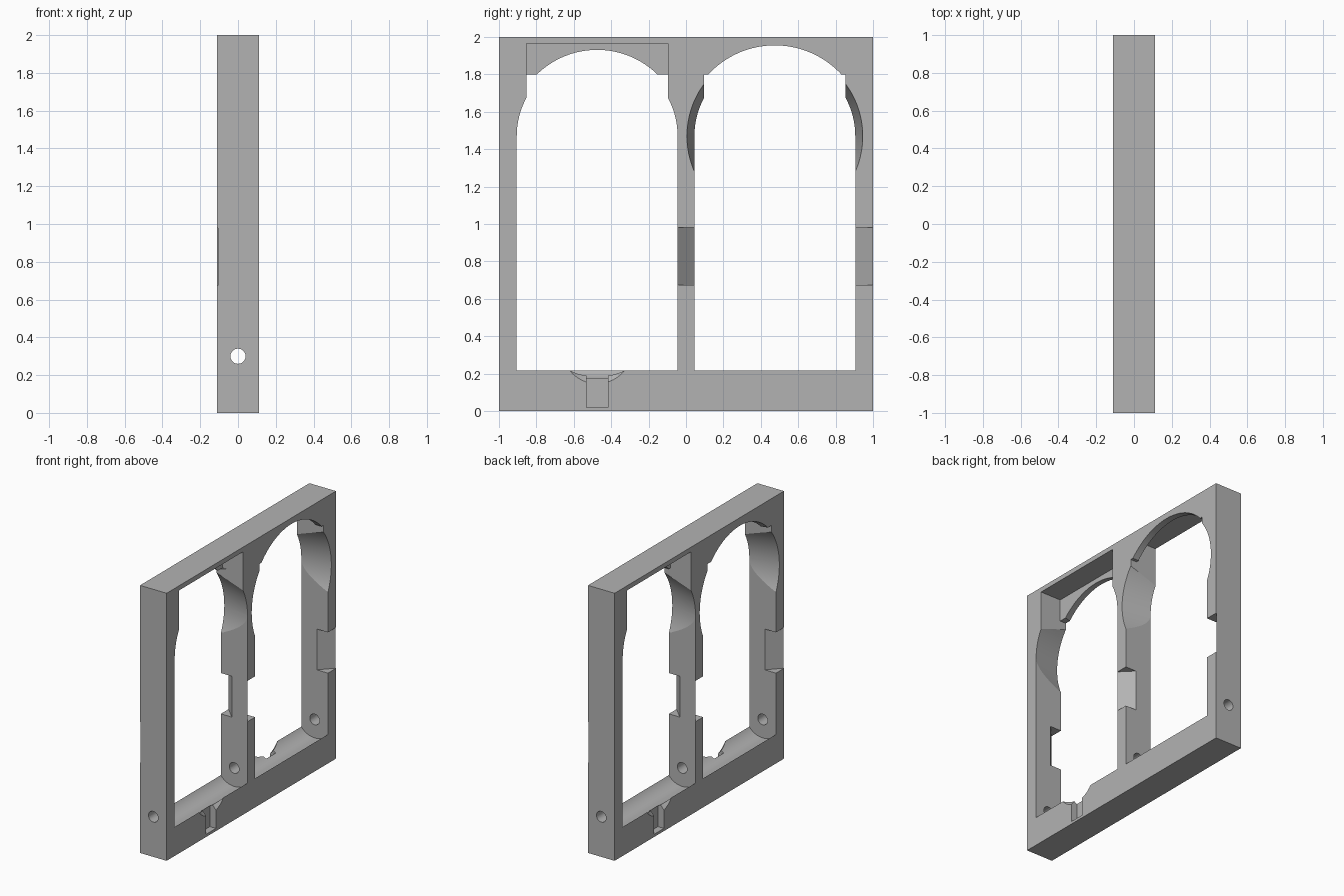
import bpy, bmesh, math
from mathutils import Matrix

if "Cube" in bpy.data.objects:
    bpy.data.objects.remove(bpy.data.objects["Cube"])

HALF = 0.11          # half thickness of the frame
BAY = 0.475          # centre of one bay along y
SPRING = 1.47        # height of the arch centre
SEG = 128

grey = bpy.data.materials.new("plain_grey")
grey.use_nodes = True
grey.diffuse_color = (0.45, 0.45, 0.45, 1)
grey.node_tree.nodes["Principled BSDF"].inputs["Base Color"].default_value = grey.diffuse_color


def finish(name, bm):
    bmesh.ops.recalc_face_normals(bm, faces=bm.faces)
    mesh = bpy.data.meshes.new(name)
    bm.to_mesh(mesh)
    bm.free()
    mesh.materials.append(grey)
    obj = bpy.data.objects.new(name, mesh)
    bpy.context.collection.objects.link(obj)
    return obj


def loft(name, lower, upper):
    """Solid between two matching point rings."""
    bm = bmesh.new()
    a = [bm.verts.new(p) for p in lower]
    b = [bm.verts.new(p) for p in upper]
    bm.faces.new(a)
    bm.faces.new(b)
    for i in range(len(a)):
        j = (i + 1) % len(a)
        bm.faces.new((a[i], a[j], b[j], b[i]))
    return finish(name, bm)


def box(name, x, y, z):
    ring = [(x[0], y[0]), (x[1], y[0]), (x[1], y[1]), (x[0], y[1])]
    return loft(name, [(*p, z[0]) for p in ring], [(*p, z[1]) for p in ring])


def ring_x(x, y, z, r, start=0, end=math.tau, n=SEG):
    step = (end - start) / n
    return [(x, y + r * math.cos(start + i * step), z + r * math.sin(start + i * step))
            for i in range(n)]


def ring_y(y, z, r, n=SEG):
    return [(r * math.cos(i * math.tau / n), y, z + r * math.sin(i * math.tau / n))
            for i in range(n)]


frame = box("window_frame", (-HALF, HALF), (-1, 1), (0, 2))


def carve(cutter):
    mod = frame.modifiers.new("cut", "BOOLEAN")
    mod.object = cutter
    mod.operation = "DIFFERENCE"
    mod.solver = "EXACT"
    bpy.context.view_layer.objects.active = frame
    bpy.ops.object.modifier_apply(modifier=mod.name)
    bpy.data.objects.remove(cutter)


def bay_cutters():
    """One bay with its lip on +x, plus the small cuts on the +x face."""
    out = HALF + 0.02
    wide, narrow = 0.43, 0.378
    sides = (BAY - narrow, BAY + narrow)
    # straight opening with a hollow sill
    yield box("opening", (-out, out), (BAY - wide, BAY + wide), (0.22, SPRING))
    yield loft("sill_trough", ring_y(BAY - wide, 0.3, 0.138), ring_y(BAY + wide, 0.3, 0.138))
    # tapered round shoulder
    taper = 0.04 / (2 * HALF)
    yield loft("shoulder", ring_x(-out, BAY, SPRING, 0.45 - taper * out),
               ring_x(out, BAY, SPRING, 0.45 + taper * out))
    # square head: full depth low down, pocket behind the lip higher up
    yield box("head", (-out, out), sides, (1.5, 1.8))
    yield box("head_pocket", (-out, 0.06), sides, (1.5, 1.965))
    # arch through the lip
    r, a = 0.485, math.asin(0.33 / 0.485)
    arch = ring_x(0, BAY, SPRING, r, a, math.pi - a, 64)
    arch.append((0, BAY - r * math.cos(a), SPRING + 0.33))
    arch += [(0, p[1], 1.77) for p in (arch[-1], arch[0])]
    yield loft("lip_arch", [(0.03, y, z) for _, y, z in arch], [(out, y, z) for _, y, z in arch])
    # slanted catches on the mullion and the outer post
    for y0, y1, x0, x1 in ((0.045, -0.045, 0.02, HALF), (0.905, 1.0, 0.018, 0.106)):
        s = (x1 - x0) / (y1 - y0)
        e = 0.02 if y1 > y0 else -0.02
        tri = [(x0 - s * e, y0 - e), (x1 + s * e, y1 + e), (out + 0.02, y1 + e), (out + 0.02, y0 - e)]
        yield loft("catch", [(*p, 0.675) for p in tri], [(*p, 0.98) for p in tri])
    # finger scoop and slot in the sill of the other bay
    yield loft("scoop", ring_x(0.05, -BAY, 0.333, 0.12, n=64), ring_x(HALF + 0.001, -BAY, 0.333, 0.188, n=64))
    yield box("slot", (0.06, out), (-BAY - 0.0575, -BAY + 0.0575), (0.02, 0.25))


# the frame repeats itself under a half turn
for turn in (0, math.pi):
    for cutter in bay_cutters():
        cutter.data.transform(Matrix.Rotation(turn, 4, "Z"))
        carve(cutter)

# rod hole along the whole frame
carve(loft("rod_hole", ring_y(-1.1, 0.3, 0.04, 48), ring_y(1.1, 0.3, 0.04, 48)))

bpy.ops.object.select_all(action="DESELECT")
frame.select_set(True)
bpy.context.view_layer.objects.active = frame
bpy.ops.object.shade_smooth_by_angle(angle=math.radians(6))
